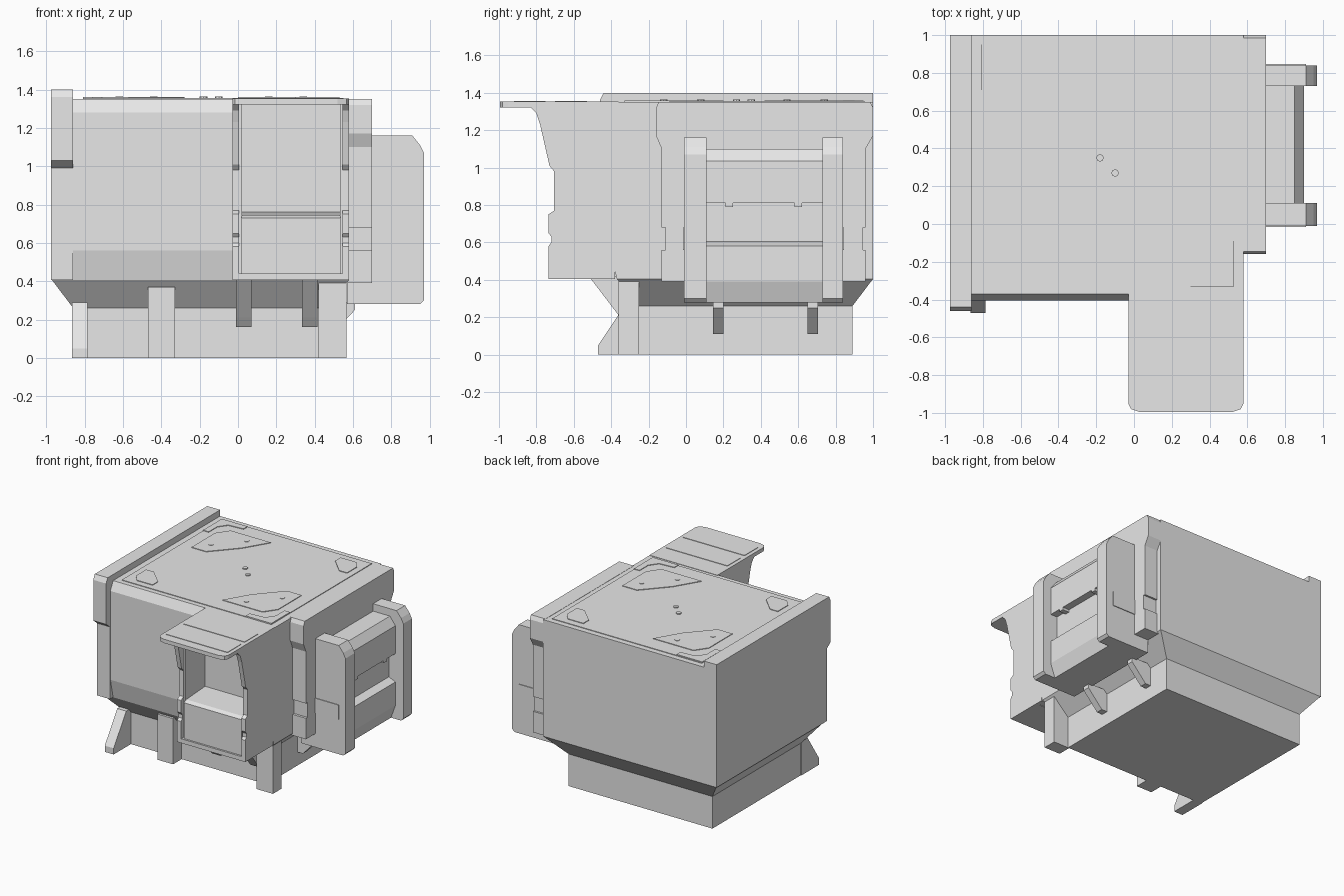
import bpy, bmesh, math
from mathutils import Vector

grey = bpy.data.materials.new("light_grey")
grey.diffuse_color = (0.8, 0.8, 0.8, 1)


def finish(name, bm):
    bmesh.ops.recalc_face_normals(bm, faces=bm.faces)
    me = bpy.data.meshes.new(name)
    bm.to_mesh(me)
    bm.free()
    me.materials.append(grey)
    ob = bpy.data.objects.new(name, me)
    bpy.context.collection.objects.link(ob)
    return ob


def prism(name, axis, pts, a, b):
    """Extrude a 2D outline along an axis: x takes (y,z), y takes (x,z), z takes (x,y)."""
    def at(p, d):
        return {"x": (d, p[0], p[1]), "y": (p[0], d, p[1]), "z": (p[0], p[1], d)}[axis]
    bm = bmesh.new()
    lo = [bm.verts.new(at(p, a)) for p in pts]
    hi = [bm.verts.new(at(p, b)) for p in pts]
    bm.faces.new(lo)
    bm.faces.new(hi)
    n = len(pts)
    for i in range(n):
        j = (i + 1) % n
        bm.faces.new((lo[i], lo[j], hi[j], hi[i]))
    return finish(name, bm)


def box(name, x0, x1, y0, y1, z0, z1):
    return prism(name, "z", [(x0, y0), (x1, y0), (x1, y1), (x0, y1)], z0, z1)


def frustum(name, low, high, z0, z1):
    bm = bmesh.new()
    rings = []
    for (x0, x1, y0, y1), z in ((low, z0), (high, z1)):
        rings.append([bm.verts.new(c) for c in
                      ((x0, y0, z), (x1, y0, z), (x1, y1, z), (x0, y1, z))])
    for r in rings:
        bm.faces.new(r)
    for i in range(4):
        j = (i + 1) % 4
        bm.faces.new((rings[0][i], rings[0][j], rings[1][j], rings[1][i]))
    return finish(name, bm)


# Base plinth and flared skirt
box("base", -0.86, 0.43, -0.25, 0.89, 0, 0.26)
frustum("skirt", (-0.86, 0.43, -0.25, 0.89), (-0.97, 0.58, -0.37, 1.0), 0.26, 0.405)

# Main housing with sloped front edges
prism("housing", "x", [(-0.37, 0.405), (-0.405, 0.56), (-0.405, 1.28), (-0.37, 1.35),
                       (1.0, 1.35), (1.0, 0.405)], -0.87, 0.58)

# Raised end frame on the left
prism("left_frame", "x", [(-0.41, 0.405), (-0.41, 0.99), (-0.46, 1.03), (-0.46, 1.36),
                          (-0.44, 1.4), (1.0, 1.4), (1.0, 0.405)], -0.975, -0.86)

# Right end frame, narrowed where the clamp straps pass
prism("right_frame", "x", [(-0.13, 0.39), (-0.13, 0.56), (-0.11, 0.56), (-0.11, 0.68),
                           (-0.13, 0.68), (-0.13, 1.1), (-0.16, 1.17), (-0.16, 1.32),
                           (-0.145, 1.352), (0.985, 1.352), (1.0, 1.32), (1.0, 1.17),
                           (0.96, 1.1), (0.96, 0.68), (0.945, 0.68), (0.945, 0.56),
                           (0.96, 0.56), (0.96, 0.39)], 0.57, 0.7)

# Front legs
box("middle_leg", -0.47, -0.33, -0.36, -0.24, 0, 0.37)
box("right_leg", 0.42, 0.565, -0.36, -0.25, 0, 0.39)
prism("left_foot", "x", [(-0.24, 0), (-0.47, 0), (-0.47, 0.05), (-0.31, 0.29), (-0.24, 0.29)],
      -0.865, -0.785)

# Duct brackets below the front hood
for x in (-0.01, 0.335):
    prism("duct_bracket", "x", [(-0.52, 0.42), (-0.36, 0.21), (-0.32, 0.16), (-0.24, 0.16),
                                (-0.24, 0.42)], x, x + 0.08)

# Front duct: side walls, inner wall, floor, sill and canopy
wall = [(-0.38, 0.405), (-0.735, 0.405), (-0.735, 0.58), (-0.72, 0.6), (-0.72, 0.63),
        (-0.735, 0.65), (-0.735, 0.75), (-0.705, 0.77), (-0.705, 0.98), (-0.73, 1.01),
        (-0.78, 1.23), (-0.80, 1.29), (-0.84, 1.33), (-0.38, 1.33)]
for x0, x1 in ((-0.03, 0.005), (0.545, 0.58)):
    prism("duct_wall", "x", wall, x0, x1)
box("duct_back", 0, 0.55, -0.45, -0.38, 0.41, 1.34)
prism("duct_shelf", "x", [(-0.45, 0.42), (-0.72, 0.42), (-0.72, 0.73), (-0.69, 0.745),
                          (-0.45, 0.76)], 0.018, 0.535)
box("duct_sill", 0, 0.55, -0.735, -0.44, 0.405, 0.44)
for x0, x1 in ((0, 0.02), (0.533, 0.55)):
    box("duct_inner_frame", x0, x1, -0.70, -0.44, 0.43, 1.33)
prism("canopy", "z", [(-0.03, -0.36), (-0.03, -0.95), (-0.015, -0.98), (0.03, -0.995),
                      (0.52, -0.995), (0.565, -0.98), (0.58, -0.95), (0.58, -0.36)],
      1.322, 1.353)
for y in (-0.92, -0.70):
    box("canopy_seam_plate", 0.0, 0.55, y, y + 0.17, 1.35, 1.357)

# Side unit: two end cheeks with straps
cheek = [(0.57, 0.28), (0.95, 0.28), (0.97, 0.30), (0.97, 1.07), (0.95, 1.11),
         (0.91, 1.16), (0.57, 1.16)]
for y0, y1, s in ((-0.01, 0.11, -1), (0.73, 0.84, 1)):
    prism("side_cheek", "y", cheek, y0, y1)
    face = y0 if s < 0 else y1
    box("cheek_strap", 0.69, 0.91, min(face, face + s * 0.006), max(face, face + s * 0.006),
        0.56, 0.68)
    box("frame_clamp", 0.59, 0.69, min(face, face + s * 0.1), max(face, face + s * 0.1),
        0.56, 0.68)

# Side unit centre, with a recessed waist
prism("side_core", "y", [(0.57, 0.28), (0.86, 0.28), (0.90, 0.39), (0.90, 0.58),
                         (0.84, 0.605), (0.84, 0.81), (0.90, 0.81), (0.90, 1.035),
                         (0.85, 1.10), (0.57, 1.10)], 0.10, 0.74)
for y in (0.21, 0.58):
    box("core_tab", 0.83, 0.90, y, y + 0.04, 0.79, 0.82)

# Struts under the side unit
for y in (0.145, 0.65):
    prism("side_strut", "y", [(0.42, 0.11), (0.48, 0.11), (0.61, 0.25), (0.61, 0.29),
                              (0.42, 0.29)], y, y + 0.055)

# Roof panel and raised plates, laid out with half-turn symmetry
box("roof_panel", -0.81, 0.53, -0.33, 0.955, 1.345, 1.355)
CX, CY = -0.14, 0.31
plates = {
    "hatch": [(-0.76, -0.09), (-0.69, -0.09), (-0.57, -0.21), (-0.57, -0.28),
              (-0.71, -0.28), (-0.76, -0.22)],
    "corner_plate": [(0.53, -0.33), (0.53, -0.09), (0.48, -0.09), (0.48, -0.20),
                     (0.43, -0.27), (0.30, -0.28), (0.30, -0.33)],
    "bolt_plate": [(0.43, 0.20), (0.43, -0.10), (0.36, -0.20), (0.0, -0.20), (0.12, 0.0),
                   (0.30, 0.20)],
}
bolts = [(0.34, 0.08), (0.16, -0.12), (-0.10, 0.27)]
for turn in (1, -1):
    def spin(p):
        return (CX + turn * (p[0] - CX), CY + turn * (p[1] - CY))
    for name, pts in plates.items():
        prism(name, "z", [spin(p) for p in pts], 1.352, 1.36)
    for b in bolts:
        c = spin(b)
        ring = [(c[0] + 0.02 * math.cos(k * math.pi / 4), c[1] + 0.02 * math.sin(k * math.pi / 4))
                for k in range(8)]
        prism("roof_bolt", "z", ring, 1.352, 1.363)
